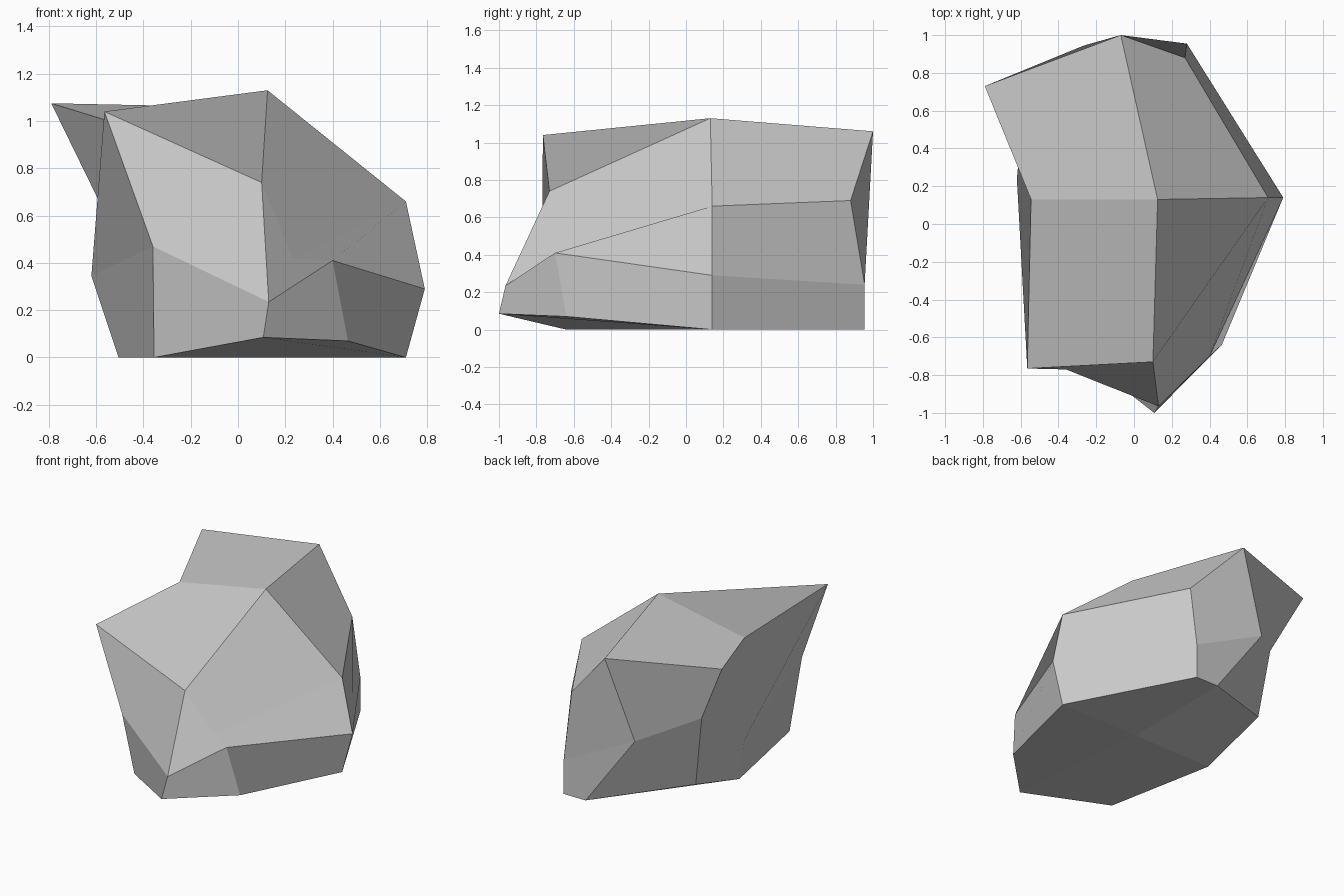
import bpy
import bmesh

default_cube = bpy.data.objects.get("Cube")
if default_cube:
    bpy.data.objects.remove(default_cube, do_unlink=True)

# Plain stone grey
stone = bpy.data.materials.new("stone_grey")
stone.use_nodes = True
grey = (0.6, 0.6, 0.6, 1.0)
stone.diffuse_color = grey
stone.node_tree.nodes["Principled BSDF"].inputs["Base Color"].default_value = grey

# Three rings of eight points, counter-clockwise from the front right-hand corner
bottom_ring = [(-.355, -.64, 0), (.107, -1, .085), (.465, -.64, .07), (.71, .14, 0),
               (.28, .955, 0), (.11, .955, 0), (-.51, .62, .15), (-.505, .13, 0)]
middle_ring = [(-.36, -.77, .47), (.13, -.965, .235), (.4, -.7, .41), (.79, .14, .29),
               (.28, .955, .24), (-.265, .945, .51), (-.58, .655, .645), (-.62, .24, .345)]
top_ring = [(-.565, -.765, 1.04), (.1, -.73, .74), (.233, -.59, .415), (.71, .14, .66),
            (.27, .88, .69), (-.07, 1, 1.06), (-.79, .73, 1.075), (-.545, .13, 1)]
bottom_centre = (.1, .14, 0)
top_centre = (.125, .13, 1.13)

bm = bmesh.new()
low, mid, high = [[bm.verts.new(p) for p in ring]
                  for ring in (bottom_ring, middle_ring, top_ring)]
base = bm.verts.new(bottom_centre)
peak = bm.verts.new(top_centre)

# Side facets; each quad bends along its first-to-third diagonal
for lower, upper in ((low, mid), (mid, high)):
    for i in range(8):
        j = (i + 1) % 8
        bm.faces.new((lower[i], lower[j], upper[j], upper[i]))


def cap(centre, ring, step):
    """Close a ring with four quads, all bending in the same direction."""
    for i in range(0, 8, 2):
        outer = [ring[i - step], ring[i], ring[(i + step) % 8]]
        bm.faces.new([centre] + outer if i % 4 == 0 else outer + [centre])


# Top and underside
cap(peak, high, 1)
cap(base, low, -1)

mesh = bpy.data.meshes.new("rock")
bm.to_mesh(mesh)
bm.free()
mesh.materials.append(stone)
rock = bpy.data.objects.new("rock", mesh)
bpy.context.collection.objects.link(rock)
